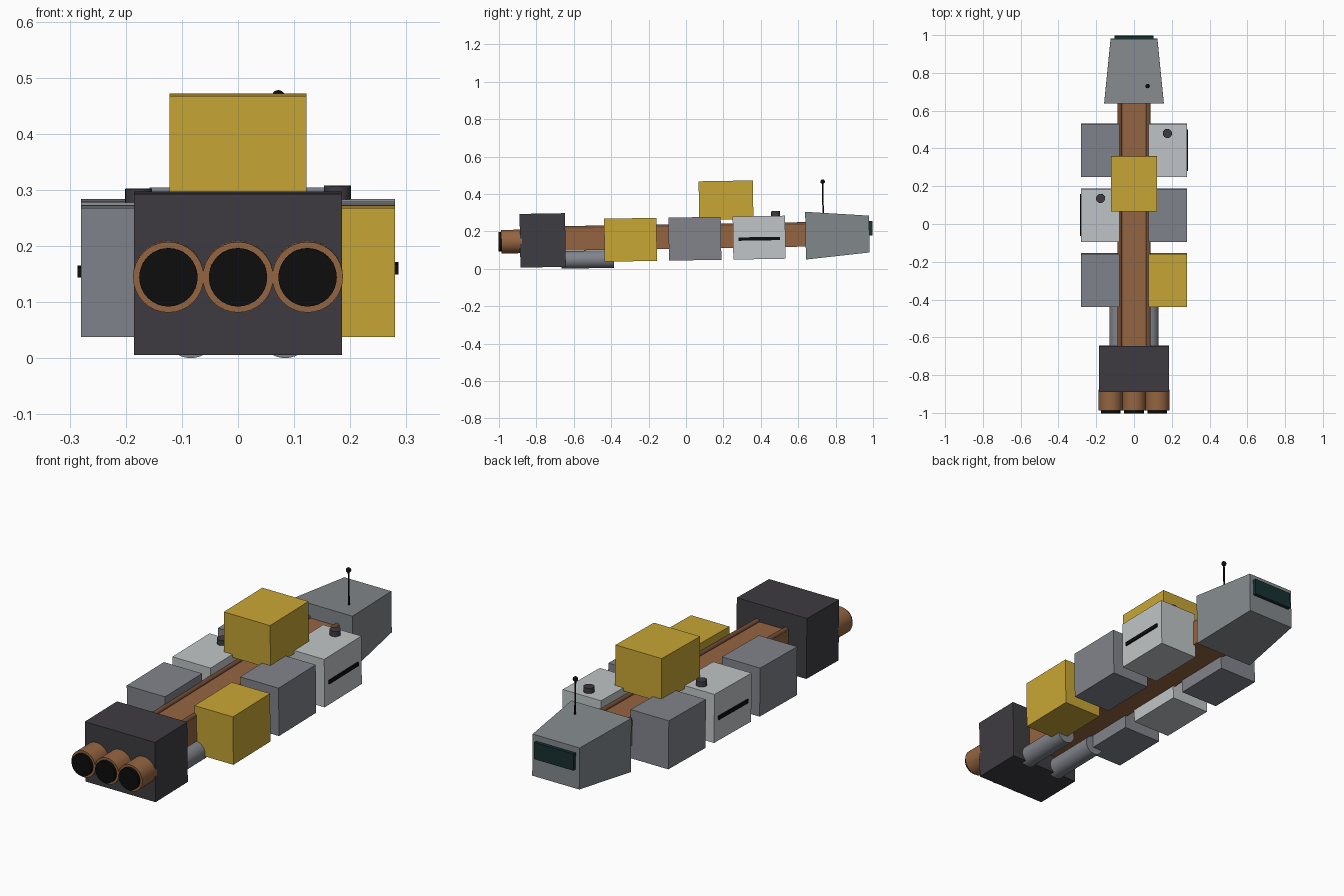
import bpy, math
from mathutils import Matrix

if "Cube" in bpy.data.objects:
    bpy.data.objects.remove(bpy.data.objects["Cube"])


def material(name, rgb):
    m = bpy.data.materials.new(name)
    m.diffuse_color = (*rgb, 1)
    m.use_nodes = True
    m.node_tree.nodes["Principled BSDF"].inputs["Base Color"].default_value = m.diffuse_color
    return m


RUST = material("rust", (0.30, 0.13, 0.053))
DARK_RUST = material("dark_rust", (0.17, 0.075, 0.035))
YELLOW = material("yellow", (0.58, 0.38, 0.035))
CHARCOAL = material("charcoal", (0.048, 0.045, 0.053))
LIGHT = material("light_grey", (0.53, 0.56, 0.57))
GREY = material("mid_grey", (0.22, 0.23, 0.26))
HULL = material("hull_grey", (0.23, 0.25, 0.265))
BLACK = material("black", (0.004, 0.004, 0.004))
GLASS = material("glass", (0.008, 0.03, 0.03))


def box(name, x, y, z, mat):
    """Box from (min, max) pairs on each axis."""
    bpy.ops.mesh.primitive_cube_add(size=1)
    o = bpy.context.object
    o.name = name
    for v in o.data.vertices:
        v.co = [r[0] if c < 0 else r[1] for c, r in zip(v.co, (x, y, z))]
    o.data.materials.append(mat)
    return o


def cylinder(name, center, radius, length, mat, along_y=False, sides=32):
    bpy.ops.mesh.primitive_cylinder_add(
        vertices=sides, radius=radius, depth=length, location=center,
        rotation=(math.pi / 2 if along_y else 0, 0, 0))
    o = bpy.context.object
    o.name = name
    o.data.materials.append(mat)
    bpy.ops.object.shade_smooth_by_angle(angle=math.radians(40))
    return o


# Central spine, its two top rails and the fuel tanks
box("spine", (-0.088, 0.088), (-0.70, 0.68), (0.108, 0.225), RUST)
for side, s in (("left", -1), ("right", 1)):
    cylinder(f"rail_{side}", (s * 0.076, -0.01, 0.227), 0.012, 1.38, DARK_RUST, True, 12)
    cylinder(f"fuel_tank_{side}", (s * 0.084, -0.525, 0.0585), 0.047, 0.28, GREY, True)

# Engine block with three nozzles
box("engine_block", (-0.185, 0.185), (-0.885, -0.642), (0.021, 0.308), CHARCOAL)
for i in (-1, 0, 1):
    cylinder(f"nozzle_{i + 2}", (i * 0.124, -0.93, 0.161), 0.063, 0.11, RUST, True)
    cylinder(f"nozzle_core_{i + 2}", (i * 0.124, -0.985, 0.161), 0.052, 0.03, BLACK, True)

# Cockpit tapering to the nose
cockpit = box("cockpit", (-1, 1), (0.642, 0.983), (-1, 1), HULL)
for v in cockpit.data.vertices:
    nose = v.co.y > 0.8
    v.co.x *= 0.124 if nose else 0.158
    low, high = (0.071, 0.268) if nose else (0.039, 0.294)
    v.co.z = high if v.co.z > 0 else low
box("window", (-0.104, 0.104), (0.965, 1.0), (0.161, 0.24), GLASS)

# Antenna
cylinder("antenna_rod", (0.072, 0.738, 0.366), 0.004, 0.18, BLACK, sides=10)
bpy.ops.mesh.primitive_uv_sphere_add(segments=16, ring_count=10, radius=0.012,
                                     location=(0.072, 0.738, 0.454))
ball = bpy.context.object
ball.name = "antenna_tip"
ball.data.materials.append(BLACK)
bpy.ops.object.shade_smooth()

# Cargo containers in two rows, light ones carry a slot and a cap
rows = {-1: (GREY, LIGHT, GREY), 1: (YELLOW, GREY, LIGHT)}
for s, mats in rows.items():
    side = "left" if s < 0 else "right"
    for i, (y, mat) in enumerate(zip((-0.294, 0.05, 0.394), mats)):
        box(f"container_{side}_{i + 1}", sorted((s * 0.078, s * 0.28)),
            (y - 0.14, y + 0.14), (0.045, 0.275), mat)
        if mat == LIGHT:
            box(f"slot_{side}", sorted((s * 0.27, s * 0.286)),
                (y - 0.11, y + 0.11), (0.145, 0.163), BLACK)
            cylinder(f"cap_{side}", (s * 0.177, y + 0.09, 0.285), 0.024, 0.03, CHARCOAL)
box("container_top", (-0.122, 0.122), (0.075, 0.365), (0.26, 0.4665), YELLOW)

# The whole craft is pitched slightly nose up
pitch = Matrix.Rotation(math.radians(0.95), 4, 'X')
bpy.context.view_layer.update()
for o in bpy.data.objects:
    o.matrix_world = pitch @ o.matrix_world
